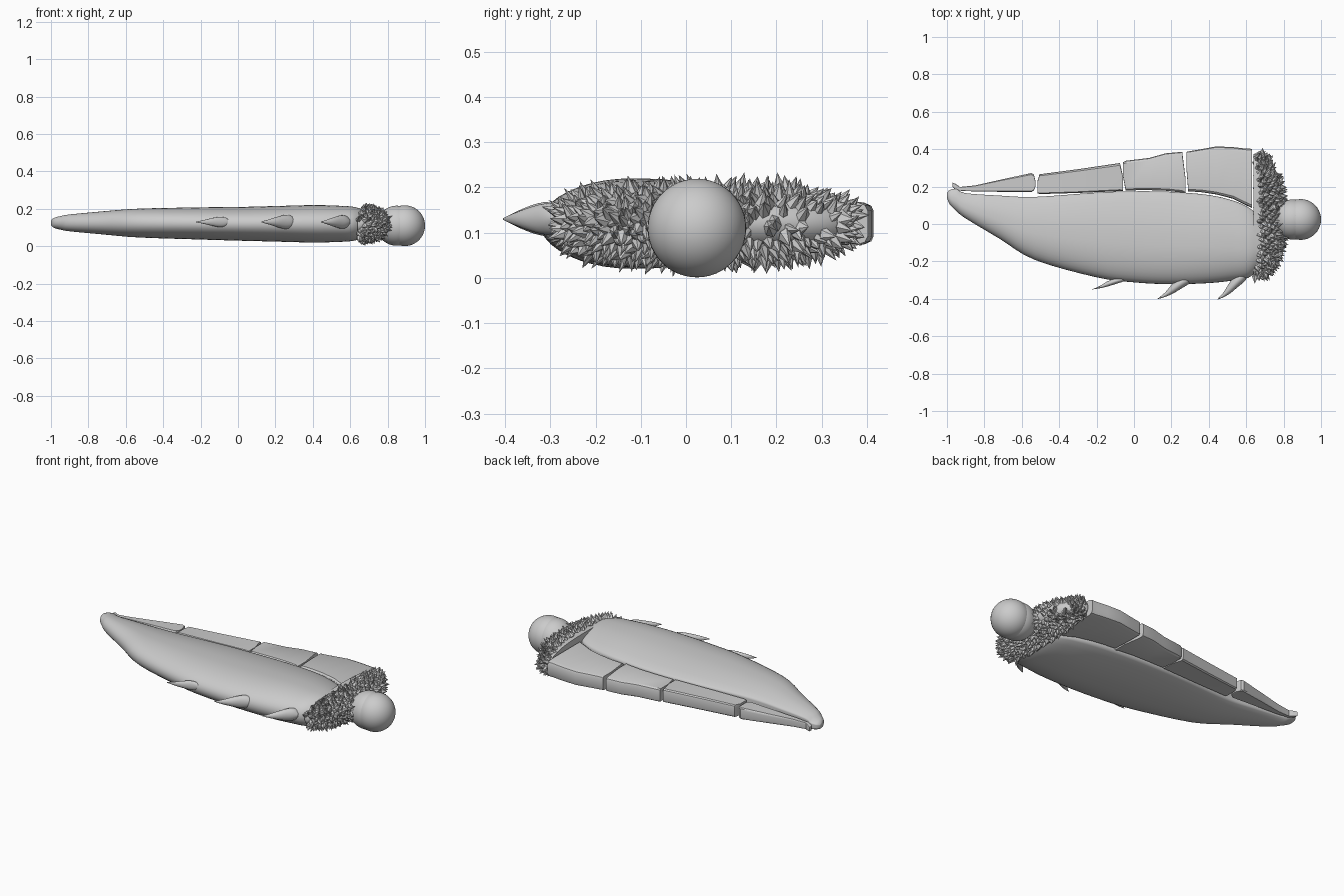
import bpy, bmesh, math, random
from mathutils import Vector

if "Cube" in bpy.data.objects:
    bpy.data.objects.remove(bpy.data.objects["Cube"])

random.seed(4)
ZC = 0.12


def finish(name, bm, angle=40):
    bmesh.ops.recalc_face_normals(bm, faces=bm.faces[:])
    me = bpy.data.meshes.new(name)
    bm.to_mesh(me)
    bm.free()
    ob = bpy.data.objects.new(name, me)
    bpy.context.collection.objects.link(ob)
    bpy.ops.object.select_all(action='DESELECT')
    bpy.context.view_layer.objects.active = ob
    ob.select_set(True)
    if angle:
        bpy.ops.object.shade_smooth_by_angle(angle=math.radians(angle))
    return ob


def loft(name, stations, section, angle=40):
    """Skin along x: station = (x, y low, y high, half height, z centre)."""
    bm = bmesh.new()
    rings = []
    for x, y0, y1, h, z in stations:
        rings.append([bm.verts.new((x, y0 + (y1 - y0) * t, z + h * s)) for t, s in section])
    n = len(section)
    for a, b in zip(rings, rings[1:]):
        for i in range(n):
            j = (i + 1) % n
            bm.faces.new((a[i], a[j], b[j], b[i]))
    bm.faces.new(rings[0])
    bm.faces.new(rings[-1])
    return finish(name, bm, angle)


def spow(v, p):
    return math.copysign(abs(v) ** p, v)


def oval(n):
    return [(0.5 + 0.5 * math.cos(2 * math.pi * i / n), math.sin(2 * math.pi * i / n)) for i in range(n)]


def both_sides(upper):
    return upper + [(t, -s) for t, s in reversed(upper) if s > 0]


def spline(rows, steps):
    """Catmull-Rom refinement of the stations."""
    out = []
    for i in range(len(rows) - 1):
        q = [rows[max(0, min(len(rows) - 1, i + k))] for k in (-1, 0, 1, 2)]
        for s in range(steps):
            t = s / steps
            out.append(tuple(0.5 * (2 * b + (c - a) * t + (2 * a - 5 * b + 4 * c - d) * t * t
                                    + (3 * b - a - 3 * c + d) * t ** 3) for a, b, c, d in zip(*q)))
    return out + [rows[-1]]


# Main blade: round front, sloping from a crest to a thinner rear edge
blade = [(-1.0, 0.14, 0.165, 0.012, .125), (-.985, 0.105, 0.182, 0.026, .125), (-.95, 0.07, 0.188, 0.036, .125),
         (-.9, 0.03, 0.165, 0.045, .125), (-.72, -0.078, 0.152, 0.062, .125), (-.53, -0.192, 0.145, 0.077, .124),
         (-.2, -0.285, 0.168, 0.086, .122), (0, -0.312, 0.175, 0.09, .12), (.2, -0.322, 0.172, 0.095, .12),
         (.4, -0.316, 0.155, 0.1, .12), (.53, -0.302, 0.125, 0.097, .12), (.61, -0.288, 0.09, 0.092, .12),
         (.66, -0.25, 0.05, 0.08, .12)]
front = [(.42 - .42 * math.cos(k * math.pi / 20), math.sin(k * math.pi / 20) ** .95) for k in range(11)]
section = both_sides(front + [(.55, .985), (.66, .93), (.77, .83), (.88, .69), (.97, .54), (.995, .46), (1, .36)])
loft("blade", spline(blade, 4), section, 50)

# Hinged rear panels: flat plates with softened edges
plate = both_sides([(0, .6), (.015, .85), (.05, 1), (.92, 1), (.98, .85), (1, .6)])
panels = [
    [(-.97, .2, .222, .012), (-.955, .185, .215, .016), (-.93, .178, .198, .018), (-.85, .174, .206, .022),
     (-.7, .172, .24, .028), (-.55, .17, .272, .034), (-.535, .18, .265, .034), (-.527, .2, .23, .03)],
    [(-.516, .165, .23, .033), (-.505, .16, .266, .036), (-.3, .166, .293, .038),
     (-.075, .176, .326, .04), (-.058, .177, .25, .038)],
    [(-.058, .25, .33, .038), (-.045, .18, .338, .04), (.08, .181, .353, .041), (.17, .178, .378, .042),
     (.258, .168, .386, .043), (.275, .165, .25, .041)],
    [(.28, .3, .385, .041), (.29, .175, .388, .044), (.36, .17, .4, .045), (.44, .158, .415, .046),
     (.53, .135, .411, .047), (.6, .1, .403, .048), (.632, .085, .402, .048)]]
for i, rows in enumerate(panels):
    loft("rear_panel_%d" % (i + 1), [r + (ZC,) for r in rows], plate, 30)

# Thorns on the leading edge
thorn = [(0, 0, 0.002, .002), (.22, .012, .035, .013), (.45, .03, .085, .026),
         (.7, .058, .12, .036), (.88, .078, .13, .03), (1, .095, .13, .012)]
for i, (tx, ty, length, sy, sz) in enumerate([(-.225, -.35, .18, .5, .75), (.125, -.402, .185, 1, 1.05),
                                              (.445, -.405, .155, 1.15, 1)]):
    rows = [(tx + a * length, ty + b * sy, ty + c * sy, h * sz, .13) for a, b, c, h in thorn]
    loft("thorn_%d" % (i + 1), spline(rows, 3), oval(16), 60)


# Collar dome, parameterised by position along y and angle about y
def dome(t, a):
    r = max(0, 1 - abs(t) ** 2.6) ** (1 / 2.6)
    rx = .3 * r + .7 * math.sqrt(max(0, 1 - t * t))
    p = Vector((.64 + .165 * rx * math.sin(a), .045 + .33 * t, ZC + .08 * r * math.cos(a)))
    n = Vector((r * math.sin(a) / .155, spow(t, 2.2) / .2, r * math.cos(a) / .08)).normalized()
    return p, n


bm = bmesh.new()
rows = []
for i in range(33):
    t = -.999 * math.cos(math.pi * i / 32)
    rows.append([bm.verts.new(dome(t, math.pi * k / 20)[0]) for k in range(21)])
for a, b in zip(rows, rows[1:]):
    for k in range(21):
        j = (k + 1) % 21
        bm.faces.new((a[k], a[j], b[j], b[k]))
bm.faces.new(rows[0])
bm.faces.new(rows[-1])
finish("collar_base", bm, 50)

# Pointed leaf-like tufts covering the collar
bm = bmesh.new()
COUNT = 520
for i in range(COUNT):
    t = -.98 + 1.96 * (i + random.random()) / COUNT
    a = math.pi * (.06 + .92 * ((i * .618034) % 1))
    if .3 < t < .9 and abs(math.cos(a)) < .5 and random.random() < .8:
        continue
    p, n = dome(t, a)
    d = (n + Vector((random.uniform(-.2, .5), random.uniform(-.5, .5) + .4 * t,
                     random.uniform(-.4, .4)))).normalized()
    side = d.cross(Vector((random.uniform(-.3, .6), 1, random.uniform(-.4, .6)))).normalized()
    up = d.cross(side)
    ln, w = random.uniform(.024, .044), random.uniform(.015, .022)
    base = p - d * .014
    ring = [bm.verts.new(base + d * ln * .4 + side * w * math.cos(k * math.pi / 3)
                         + up * w * .7 * math.sin(k * math.pi / 3)) for k in range(6)]
    tip, root = bm.verts.new(base + d * (ln + .014)), bm.verts.new(base)
    for k in range(6):
        bm.faces.new((ring[k], ring[(k + 1) % 6], tip))
        bm.faces.new((ring[(k + 1) % 6], ring[k], root))
finish("collar_tufts", bm, 40)

# Ball joint: main ball and the socket ball behind it
for name, x, r in (("joint_ball", .891, .109), ("joint_socket", .848, .107)):
    bm = bmesh.new()
    bmesh.ops.create_uvsphere(bm, u_segments=40, v_segments=24, radius=r)
    bmesh.ops.translate(bm, verts=bm.verts[:], vec=(x, .024, .11))
    finish(name, bm, 60)
